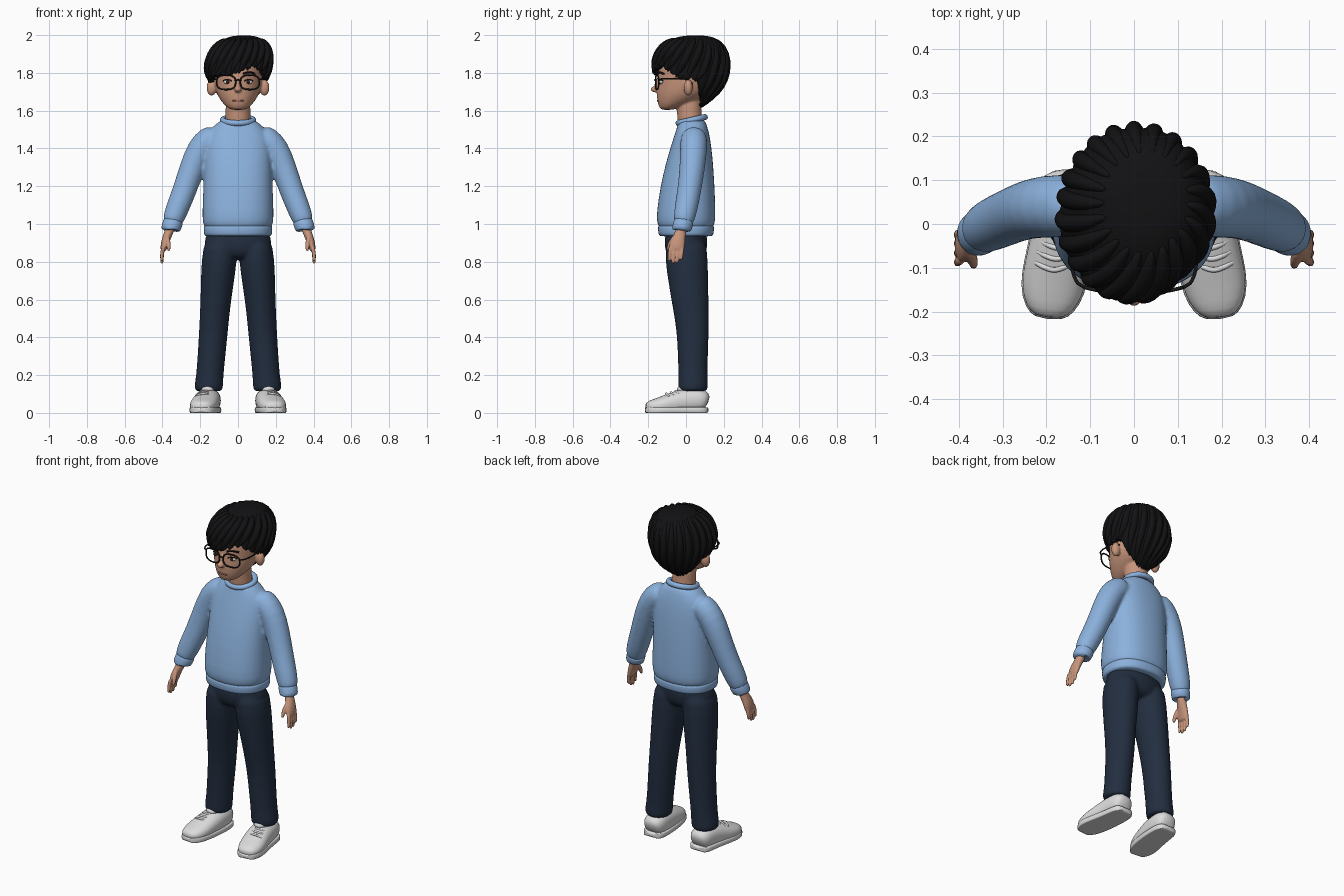
import bpy, bmesh
from math import sin, cos, pi, radians, acos, degrees
from mathutils import Vector, Matrix

cube = bpy.data.objects.get("Cube")
if cube:
    bpy.data.objects.remove(cube, do_unlink=True)


def material(name, r, g, b):
    m = bpy.data.materials.new(name)
    m.use_nodes = True
    m.diffuse_color = (r, g, b, 1)
    bsdf = next(n for n in m.node_tree.nodes if n.type == 'BSDF_PRINCIPLED')
    bsdf.inputs["Base Color"].default_value = (r, g, b, 1)
    bsdf.inputs["Roughness"].default_value = 0.7
    return m


SKIN = material("skin", .57, .30, .20)
HAIR = material("black hair", .006, .006, .007)
BLUE = material("light blue knit", .26, .44, .72)
NAVY = material("navy cloth", .016, .027, .05)
WHITE = material("white leather", .72, .72, .72)
FRAME = material("black frame", .01, .01, .011)
LIP = material("lip", .42, .16, .13)
EYE = material("eye white", .7, .68, .66)
IRIS = material("dark brown", .03, .015, .01)


def loft(bm, secs, side=1, ref=(0, 1, 0), flat=False, n=20, power=2):
    """Skin elliptical sections (x, y, z, half width, half depth) along a path."""
    pts = [Vector((s[0] * side, s[1], s[2])) for s in secs]
    rings = []
    for i, (p, s) in enumerate(zip(pts, secs)):
        t = (pts[min(i + 1, len(pts) - 1)] - pts[max(i - 1, 0)]).normalized()
        a = Vector((1, 0, 0)) if flat else Vector(ref).cross(t).normalized()
        b = Vector((0, 1, 0)) if flat else t.cross(a)
        ring = []
        for k in range(n):
            c, d = cos(2 * pi * k / n), sin(2 * pi * k / n)
            u = abs(c) ** (2 / power) * (1 if c > 0 else -1)
            v = abs(d) ** (2 / power) * (1 if d > 0 else -1)
            ring.append(bm.verts.new(p + a * u * s[3] + b * v * s[-1]))
        rings.append(ring)
    for r, q in zip(rings, rings[1:]):
        for k in range(n):
            bm.faces.new((r[k], r[(k + 1) % n], q[(k + 1) % n], q[k]))
    bm.faces.new(rings[0])
    bm.faces.new(rings[-1])


def ball(bm, centre, radii):
    mat = Matrix.Translation(centre) @ Matrix.Diagonal((*radii, 1))
    bmesh.ops.create_uvsphere(bm, u_segments=24, v_segments=14, radius=1, matrix=mat)


def finish(bm, name, mat, subsurf=0, voxel=0, relax=4):
    bmesh.ops.recalc_face_normals(bm, faces=bm.faces)
    for f in bm.faces:
        f.smooth = True
    me = bpy.data.meshes.new(name)
    bm.to_mesh(me)
    bm.free()
    me.materials.append(mat)
    ob = bpy.data.objects.new(name, me)
    bpy.context.collection.objects.link(ob)
    if subsurf:
        ob.modifiers.new("Round", 'SUBSURF').levels = subsurf
        ob.modifiers["Round"].render_levels = subsurf
    if voxel:
        rm = ob.modifiers.new("Fuse", 'REMESH')
        rm.mode, rm.voxel_size, rm.use_smooth_shade = 'VOXEL', voxel, True
        sm = ob.modifiers.new("Relax", 'SMOOTH')
        sm.factor, sm.iterations = 0.5, relax
    return ob


def tube(name, pts, r, mat, cyclic=False):
    cu = bpy.data.curves.new(name, 'CURVE')
    cu.dimensions, cu.bevel_depth, cu.bevel_resolution = '3D', r, 3
    cu.resolution_u, cu.use_fill_caps = 6, True
    sp = cu.splines.new('BEZIER')
    sp.bezier_points.add(len(pts) - 1)
    for bp, p in zip(sp.bezier_points, pts):
        bp.co = p
        bp.handle_left_type = bp.handle_right_type = 'AUTO'
    sp.use_cyclic_u = cyclic
    cu.materials.append(mat)
    bpy.context.collection.objects.link(bpy.data.objects.new(name, cu))


SIDES = ((1, "left"), (-1, "right"))

# Sweater: torso and sleeves fused together
bm = bmesh.new()
loft(bm, [(0, 0, .96, .172, .138), (0, 0, 1.0, .188, .155), (0, 0, 1.06, .19, .157),
          (0, .008, 1.2, .184, .144), (0, .018, 1.32, .18, .126), (0, .028, 1.42, .178, .106),
          (0, .033, 1.49, .158, .088), (0, .033, 1.535, .112, .074),
          (0, .03, 1.56, .078, .064)], flat=True, power=2.3, n=28)
for s, _ in SIDES:
    loft(bm, [(.11, .042, 1.475, .06), (.15, .042, 1.452, .072), (.2, .04, 1.4, .073),
              (.242, .034, 1.3, .068), (.282, .018, 1.18, .064), (.322, 0, 1.08, .062),
              (.345, -.012, 1.02, .056), (.352, -.018, .995, .045)], side=s)
finish(bm, "sweater", BLUE, 1, .009, 5)

# Ribbed trims: hem, cuffs, collar
bm = bmesh.new()
loft(bm, [(0, 0, .934, .17, .135), (0, 0, .938, .18, .145), (0, 0, .965, .183, .149),
          (0, 0, .99, .183, .149), (0, 0, 1.0, .17, .14)], flat=True, power=2.3, n=28)
finish(bm, "sweater_hem", BLUE, 1)
for s, word in SIDES:
    bm = bmesh.new()
    loft(bm, [(.337, -.008, 1.025, .045), (.34, -.01, 1.018, .054), (.358, -.024, .972, .052),
              (.36, -.026, .966, .048), (.358, -.024, .97, .035)], side=s)
    finish(bm, word + "_cuff", BLUE, 1)
ring = [2 * pi * k / 16 for k in range(16)]
tube("collar", [(.08 * sin(a), .03 - .07 * cos(a), 1.55 - .016 * cos(a)) for a in ring],
     .016, BLUE, True)

# Trousers: pelvis and legs fused together
bm = bmesh.new()
loft(bm, [(0, 0, .98, .17, .112), (0, 0, .9, .18, .115), (0, 0, .85, .176, .11),
          (0, 0, .81, .12, .08)], flat=True, n=28)
for s, _ in SIDES:
    loft(bm, [(.088, 0, .95, .09, .112), (.1, .002, .8, .095, .114), (.11, .014, .68, .088, .106),
              (.119, .022, .58, .081, .098), (.13, .037, .43, .077, .085),
              (.142, .036, .28, .074, .08), (.15, .037, .19, .073, .077),
              (.154, .037, .155, .077, .08), (.155, .037, .125, .074, .078),
              (.155, .037, .112, .07, .074)], side=s, flat=True)
finish(bm, "trousers", NAVY, 1, .009, 3)

# Shoes: upper, sole, tongue and laces
SHOE = [(.155, .119, .055, .036, .03), (.155, .1, .066, .062, .06), (.157, .04, .068, .068, .066),
        (.164, -.03, .06, .071, .064), (.175, -.09, .048, .074, .054), (.187, -.15, .037, .073, .042),
        (.193, -.195, .032, .055, .033), (.195, -.216, .028, .03, .02)]
for s, word in SIDES:
    for part, grow, low, high in (("shoe", 1, .012, 1), ("sole", 1.04, 0, .03)):
        bm = bmesh.new()
        loft(bm, [(x, y * (1.01 if high < 1 else .99), z if high == 1 else .015, w * grow,
                   h if high == 1 else .05) for x, y, z, w, h in SHOE],
             side=s, ref=(0, 0, 1), n=24, power=2.3)
        for v in bm.verts:
            v.co.z = min(max(v.co.z, low), high)
        finish(bm, word + "_" + part, WHITE, 1)
    for i in range(5):
        y, x, z = .0 - .025 * i, .162 + .005 * i, .128 - .0065 * i
        tube(f"{word}_lace_{i + 1}", [(s * (x + d), y - .012 * e, z - 9 * d * d)
             for d, e in ((-.042, -1), (-.02, 0), (0, .4), (.02, 0), (.042, -1))], .006, WHITE)
    bm = bmesh.new()
    ball(bm, (s * .16, -.018, .125), (.034, .03, .02))
    finish(bm, word + "_tongue", WHITE)

# Hands
for s, word in SIDES:
    bm = bmesh.new()
    loft(bm, [(.354, -.02, .995, .026, .028), (.368, -.03, .95, .023, .028), (.385, -.043, .91, .022, .04),
              (.394, -.05, .87, .018, .042), (.396, -.051, .855, .012, .036)], side=s)
    for k, length in enumerate((.068, .08, .076, .06)):
        y = -.083 + .021 * k
        loft(bm, [(.394, y, .885, .011), (.402, y - .002, .88 - length * .5, .011),
                  (.404, y - .006, .878 - length, .0095), (.401, y - .008, .87 - length, .006)],
             side=s, n=10)
    loft(bm, [(.378, -.055, .94, .014), (.369, -.08, .905, .013), (.366, -.093, .875, .011),
              (.367, -.097, .855, .007)], side=s, n=10)
    finish(bm, word + "_hand", SKIN, 1, .004, 2)

# Head with neck, ears and nose
bm = bmesh.new()
loft(bm, [(0, -.1, 1.603, .03, .03), (0, -.087, 1.617, .06, .056), (0, -.047, 1.65, .09, .106),
          (0, -.012, 1.69, .114, .144), (0, .003, 1.73, .124, .157), (0, .013, 1.78, .13, .163),
          (0, .02, 1.84, .137, .166), (0, .02, 1.9, .12, .14), (0, .02, 1.95, .07, .08)],
     flat=True, n=28)
loft(bm, [(0, .025, 1.5, .07, .068), (0, .02, 1.56, .067, .066), (0, .015, 1.62, .066, .066),
          (0, .01, 1.68, .066, .07)], flat=True)
for s, _ in SIDES:
    ball(bm, (s * .14, .012, 1.722), (.027, .024, .043))
ball(bm, (0, -.165, 1.713), (.02, .023, .016))
ball(bm, (0, -.148, 1.738), (.012, .02, .035))
finish(bm, "head", SKIN, 1, .006, 3)

# Face details
for s, word in SIDES:
    for part, mat, y, radii in (("eye", EYE, -.13, (.022, .011, .011)),
                                ("iris", IRIS, -.137, (.01, .0075, .01))):
        bm = bmesh.new()
        ball(bm, (s * .055, y, 1.752), radii)
        finish(bm, word + "_" + part, mat)
    tube(word + "_lash", [(s * .032, -.145, 1.757), (s * .055, -.141, 1.765),
                          (s * .08, -.122, 1.758)], .003, IRIS)
    tube(word + "_brow", [(s * .028, -.149, 1.796), (s * .06, -.141, 1.803),
                          (s * .09, -.118, 1.795)], .005, HAIR)
bm = bmesh.new()
ball(bm, (0, -.146, 1.653), (.031, .008, .006))
finish(bm, "lips", LIP)

# Glasses
for s, word in SIDES:
    rim = []
    for a in ring:
        x = .063 + .05 * abs(cos(a)) ** .75 * (1 if cos(a) > 0 else -1)
        z = 1.75 + .038 * abs(sin(a)) ** .75 * (1 if sin(a) > 0 else -1)
        rim.append((s * x, -.16 + 1.2 * x * x, z))
    tube(word + "_rim", rim, .0042, FRAME, True)
    tube(word + "_temple", [(s * .113, -.145, 1.765), (s * .132, -.13, 1.768), (s * .142, -.05, 1.768),
                            (s * .142, .01, 1.765), (s * .135, .035, 1.74)], .004, FRAME)
tube("glasses_bridge", [(-.014, -.16, 1.757), (0, -.166, 1.763), (.014, -.16, 1.757)], .004, FRAME)

# Hair: shell grown from the crown to a varying hairline
HAIRLINE = [(-180, 1.615), (-140, 1.625), (-116, 1.67), (-102, 1.75), (-80, 1.75), (-60, 1.775),
            (-35, 1.785), (-10, 1.79), (15, 1.815), (35, 1.835), (52, 1.81), (75, 1.765),
            (102, 1.76), (116, 1.67), (140, 1.625), (180, 1.615)]


def hair_end(deg):
    deg = (deg + 180) % 360 - 180
    for (a, za), (b, zb) in zip(HAIRLINE, HAIRLINE[1:]):
        if a <= deg <= b:
            z = za + (zb - za) * (deg - a) / (b - a)
            break
    return 90 + (1.83 - z) / .21 * 90 if z < 1.83 else degrees(acos((z - 1.83) / .165))


def hair_point(deg, phi, grow=1):
    a, p = radians(deg), radians(phi)
    if phi <= 90:
        z, s, off = 1.83 + .168 * cos(p), sin(p) ** .68, .03 * cos(p)
    else:
        u = (phi - 90) / 90
        z, s, off = 1.83 - .21 * u, 1 - .66 * u ** 2.2, 0
    d = (deg + 180) % 360 - 180
    s *= grow * (1 - .06 * max(0, 1 - abs(d - 40) / 30))
    return Vector((.17 * s * sin(a) + off, .02 - .2 * s * cos(a) + off, z))


bm = bmesh.new()
COLS, ROWS = 168, 26
grid = []
for j in range(1, ROWS + 3):
    row = []
    for i in range(COLS):
        deg = 360 * i / COLS - 180
        t = min(j / ROWS, 1)
        lock = abs(sin(radians(deg * 14) + 2.5 * t))
        phi = hair_end(deg) * t - 7 * (1 - lock) * t ** 6
        grow = .975 + .03 * lock * min(1, 2 * t)
        row.append(bm.verts.new(hair_point(deg, phi, grow - .09 * max(0, j - ROWS))))
    grid.append(row)
crown = bm.verts.new(hair_point(0, 0))
for i in range(COLS):
    k = (i + 1) % COLS
    bm.faces.new((crown, grid[0][i], grid[0][k]))
    for r, q in zip(grid, grid[1:]):
        bm.faces.new((r[i], q[i], q[k], r[k]))
finish(bm, "hair", HAIR)

# Swept locks lying on the hair shell
bm = bmesh.new()
for i in range(22):
    start = -172 + 360 * i / 22
    secs = []
    for t in range(7):
        deg = start - 24 * (t / 6) ** 1.5
        phi = 25 + (hair_end(deg) + 3 - 25) * t / 6
        r = (.008, .02, .026, .027, .024, .016, .003)[t]
        secs.append((*hair_point(deg, phi, .96), r, r * .85))
    a = radians(start - 12)
    loft(bm, secs, ref=(cos(a), sin(a), 0), n=10)
finish(bm, "hair_locks", HAIR, 1)
